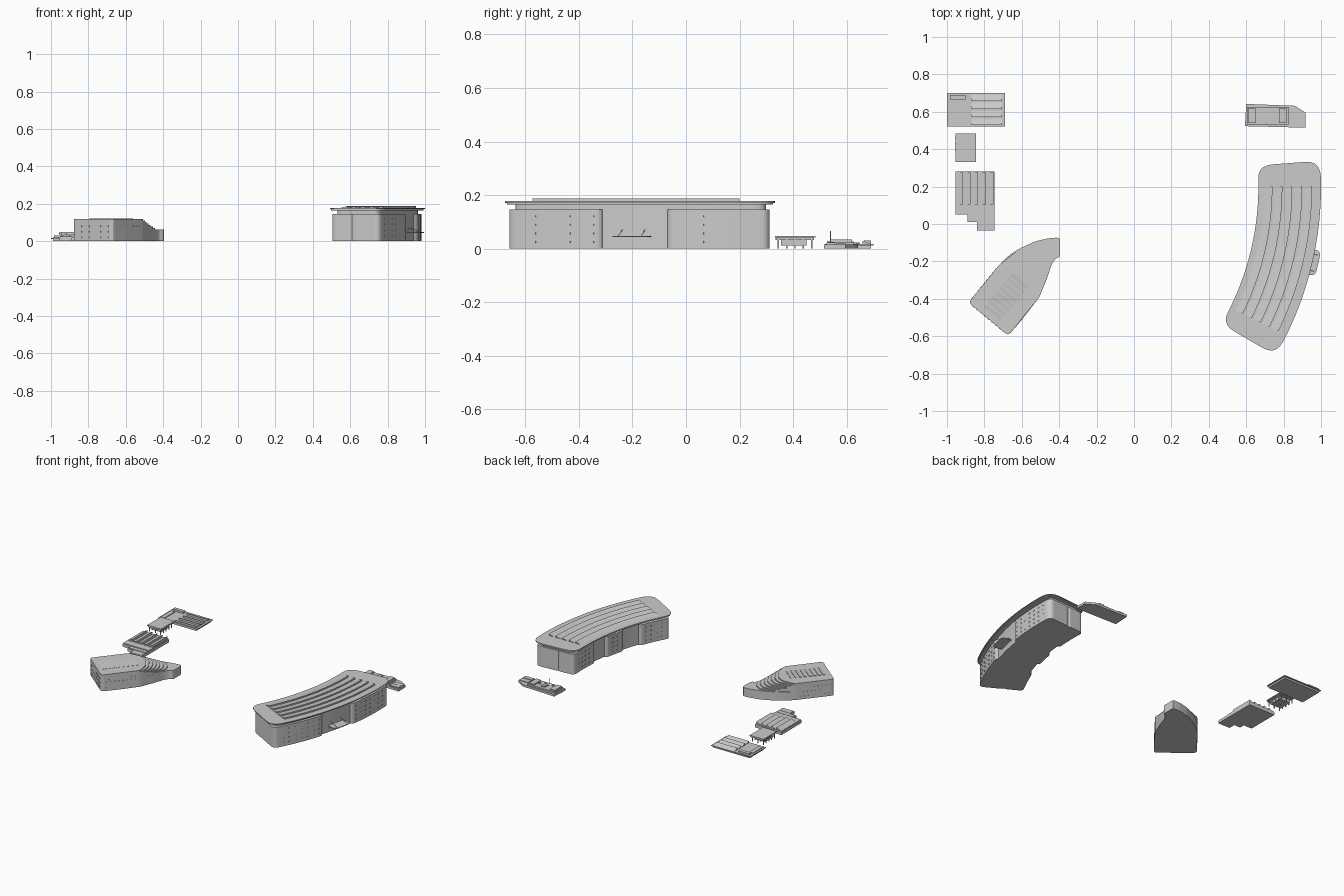
import bpy, bmesh, math
from mathutils import Vector, Matrix

if "Cube" in bpy.data.objects:
    bpy.data.objects.remove(bpy.data.objects["Cube"])

CX, CY = -0.8, 0.2          # centre of the big curved building's arc


def finish(name, bm):
    bmesh.ops.recalc_face_normals(bm, faces=bm.faces)
    me = bpy.data.meshes.new(name)
    bm.to_mesh(me)
    bm.free()
    ob = bpy.data.objects.new(name, me)
    bpy.context.collection.objects.link(ob)
    return ob


def rounded(pts, r, n=5):
    # round the corners of a closed 2D outline
    out, k = [], len(pts)
    for i in range(k):
        p, a, b = (Vector(pts[j % k]) for j in (i, i - 1, i + 1))
        s = p + (a - p).normalized() * min(r, (a - p).length * .45)
        e = p + (b - p).normalized() * min(r, (b - p).length * .45)
        for j in range(n + 1):
            t = j / n
            out.append(s * (1 - t) ** 2 + p * 2 * t * (1 - t) + e * t * t)
    return out


def prism(name, pts, z0, z1):
    bm = bmesh.new()
    lo = [bm.verts.new((p[0], p[1], z0)) for p in pts]
    hi = [bm.verts.new((p[0], p[1], z1)) for p in pts]
    bm.faces.new(lo[::-1])
    bm.faces.new(hi)
    for i in range(len(pts)):
        j = (i + 1) % len(pts)
        bm.faces.new((lo[i], lo[j], hi[j], hi[i]))
    return finish(name, bm)


def polar(r, deg):
    a = math.radians(deg)
    return CX + r * math.cos(a), CY + r * math.sin(a)


def sector(name, r0, r1, a0, a1, z0, z1, rad=0.0):
    # arc-shaped slab, corners rounded in (radius, arc length) space
    k, n = math.radians(1) * 1.65, 24
    pts = [(r0, a0 * k), (r1, a0 * k), (r1, a1 * k), (r0, a1 * k)]
    if rad:
        pts = rounded(pts, rad)
    out = []
    for i, p in enumerate(pts):
        q = pts[(i + 1) % len(pts)]
        m = max(1, int(abs(q[1] - p[1]) / k / 1.5))
        for j in range(m):
            t = j / m
            out.append(polar(p[0] + (q[0] - p[0]) * t, (p[1] + (q[1] - p[1]) * t) / k))
    return prism(name, out, z0, z1)


def boxes(name, items):
    # each item: centre, size, rotation about z
    bm = bmesh.new()
    for c, s, rot in items:
        m = Matrix.Translation(c) @ Matrix.Rotation(rot, 4, 'Z') @ Matrix.Diagonal((*s, 1))
        bmesh.ops.create_cube(bm, size=1, matrix=m)
    return finish(name, bm)


def block(name, x0, x1, y0, y1, z0, z1):
    return prism(name, [(x0, y0), (x1, y0), (x1, y1), (x0, y1)], z0, z1)


def rod(name, a, b, r):
    a, b = Vector(a), Vector(b)
    d = b - a
    bm = bmesh.new()
    m = Matrix.Translation((a + b) / 2) @ d.to_track_quat('Z', 'Y').to_matrix().to_4x4()
    bmesh.ops.create_cone(bm, cap_ends=True, segments=6, radius1=r, radius2=r, depth=d.length, matrix=m)
    return finish(name, bm)


def tooth(name, rows):
    # saw-tooth rooflight; rows of (low edge, high edge bottom, high edge top)
    bm = bmesh.new()
    vs = [[bm.verts.new(p) for p in row] for row in rows]
    bm.faces.new(vs[0])
    bm.faces.new(vs[-1][::-1])
    for a, b in zip(vs, vs[1:]):
        for i in range(3):
            j = (i + 1) % 3
            bm.faces.new((a[i], a[j], b[j], b[i]))
    return finish(name, bm)


# Big curved building: core, facade blocks, overhanging roof
sector("terminal_core", 1.505, 1.762, -28.8, 3.3, 0, .168, .04)
for i, (a0, a1) in enumerate([(-29.3, -16.8), (-8.9, 3.7)]):
    sector(f"terminal_outer_block_{i}", 1.60, 1.78, a0, a1, 0, .146, .035)
for i, (a0, a1) in enumerate([(-29.3, -20.5), (-15.5, -9.5), (-5.5, 3.7)]):
    sector(f"terminal_inner_block_{i}", 1.487, 1.62, a0, a1, 0, .146, .03)
sector("terminal_roof_lower", 1.47, 1.792, -29.9, 4.2, .165, .171, .075)
sector("terminal_roof_upper", 1.465, 1.80, -30.1, 4.4, .171, .177, .08)
for i in range(5):
    r = 1.54 + i * .053
    rows = []
    for j in range(19):
        a = -26.2 + 26.2 * j / 18
        lo, hi = polar(r - .045, a), polar(r, a)
        rows.append([(*lo, .1765), (*hi, .1765), (*hi, .187)])
    tooth(f"terminal_rooflight_{i}", rows)

# Terminal windows and entrance canopy
items = []
for row in range(4):
    for a in [-27 + 1.5 * i for i in range(20)]:
        for r, spans in ((1.7805, [(-28, -17.5), (-8.2, 2.5)]),
                         (1.4865, [(-28, -21.5), (-14.5, -10.5), (-4.5, 2.5)])):
            if any(s < a < e for s, e in spans):
                items.append(((*polar(r, a), .025 + row * .032), (.003, .012, .007), math.radians(a)))
boxes("terminal_windows", items)
sector("entrance_canopy", 1.74, 1.832, -15.2, -10.8, .043, .048, .03)
for i, a in enumerate((-14.4, -11.6)):
    rod(f"canopy_stay_{i}", (*polar(1.82, a), .048), (*polar(1.762, a), .07), .0012)

# Terraced building: low wing, stepped tiers, roof
left, bottom = Vector((-.885, -.42)), Vector((-.672, -.597))
wing = [left, bottom, (-.59, -.50), (-.505, -.39), (-.465, -.29), (-.44, -.215), (-.42, -.185), (-.395, -.175),
        (-.395, -.072), (-.45, -.075), (-.53, -.093), (-.61, -.13), (-.665, -.165), (-.72, -.217)]
prism("hall_wing", rounded(wing, .02, 3), 0, .062)
ends0 = [(-.505, -.39), (-.52, -.31), (-.57, -.235), (-.63, -.205), (-.72, -.217)]
ends1 = [(-.452, -.255), (-.44, -.20), (-.455, -.145), (-.51, -.105), (-.61, -.132)]
N = 7
mid = [(-.465, -.29)]
for i in range(N):
    t = 1 - i / (N - 1)
    e = [Vector(p).lerp(Vector(q), t) for p, q in zip(ends0, ends1)]
    side_r = [Vector((-.505, -.39))] if t > 0 else []
    side_l = [Vector((-.72, -.217))] if t > 0 else []
    z0, z1 = .061 + i * .008, .061 + (i + 1) * .008
    prism(f"hall_tier_{i}", rounded([left, bottom] + side_r + e + side_l, .02, 3), z0, z1 + .001)

# Saw-tooth rooflights on the terraced building
ax, pr = Vector((.64, .77)), Vector((.77, -.64))
for i in range(8):
    c = Vector((-.745, -.465)) + ax * (.031 * i)
    rows = []
    for s in (-.058, .058):
        h = c + pr * s
        l = h - ax * .024
        rows.append([(*l, .1175), (*h, .1175), (*h, .1215)])
    tooth(f"hall_rooflight_{i}", rows)

# Terraced building windows
items = []
for a, b, rows in ((left, bottom, 3), (bottom, Vector((-.505, -.39)), 3), (left, Vector((-.72, -.217)), 3)):
    d = b - a
    for row in range(rows):
        for i in range(9):
            p = a + d * (.12 + .76 * i / 8)
            items.append(((p.x, p.y, .02 + row * .03), (.011, .003, .007), math.atan2(d.y, d.x)))
boxes("hall_windows", items)


def saw(name, x0, x1, y0, y1, z0, z1, along_x):
    # one straight rooflight
    if along_x:
        rows = [[(x, y1, z0), (x, y0, z0), (x, y0, z1)] for x in (x0, x1)]
    else:
        rows = [[(x0, y, z0), (x1, y, z0), (x1, y, z1)] for y in (y0, y1)]
    tooth(name, rows)


# North-west workshop
block("workshop_base", -.99, -.70, .525, .69, 0, .012)
block("workshop_roof", -1.0, -.69, .52, .70, .012, .017)
for i in range(4):
    y = .528 + i * .0435
    saw(f"workshop_rooflight_{i}", -.87, -.705, y, y + .035, .0165, .03, True)
block("workshop_plant_north", -.985, -.90, .665, .69, .017, .03)
block("workshop_plant_west", -.988, -.958, .53, .65, .017, .022)

# Small pavilion on columns
block("pavilion_body", -.945, -.86, .355, .45, .012, .034)
block("pavilion_roof_lower", -.95, -.85, .335, .478, .033, .039)
block("pavilion_roof_upper", -.955, -.845, .332, .483, .041, .048)
block("pavilion_attic", -.945, -.855, .34, .475, .038, .042)
boxes("pavilion_columns", [((x, .345 + .031 * i, .0165), (.005, .005, .033), 0)
                           for x in (-.945, -.9, -.857) for i in range(5)])
boxes("pavilion_louvres", [((-.955, .40 + .03 * i, .04), (.006, .018, .01), 0) for i in range(3)])

# Stepped-plan workshop
plan = [(-.955, .05), (-.89, .05), (-.89, .012), (-.84, .012), (-.84, -.036), (-.745, -.036), (-.745, .28), (-.955, .28)]
prism("depot_base", plan, 0, .02)
block("depot_upper", -.953, -.747, .053, .278, .02, .026)
block("depot_step_roof_1", -.885, -.75, .018, .046, .02, .024)
block("depot_step_roof_2", -.835, -.75, -.03, .008, .02, .022)
for i in range(5):
    x = -.95 + i * .0405
    saw(f"depot_rooflight_{i}", x, x + .036, .105, .275, .0255, .042, False)

# North-east service building with roof plant and mast
foot = [(.593, .523), (.917, .515), (.917, .595), (.86, .632), (.60, .642)]
prism("service_base", foot, 0, .015)
block("service_upper", .605, .825, .533, .625, .015, .025)
block("service_plant_west", .61, .65, .54, .62, .025, .034)
block("service_plant_east", .775, .815, .54, .62, .025, .034)
block("service_east_block", .84, .91, .525, .555, .015, .022)
block("service_east_block_north", .84, .91, .56, .595, .015, .02)
boxes("service_vents", [((.67 + .03 * i, .552 + .025 * (i % 2), .028), (.01, .01, .008), 0) for i in range(4)])
block("service_hatch", .70, .73, .585, .605, .025, .032)
rod("service_mast", (.71, .54, .015), (.71, .54, .065), .0015)
